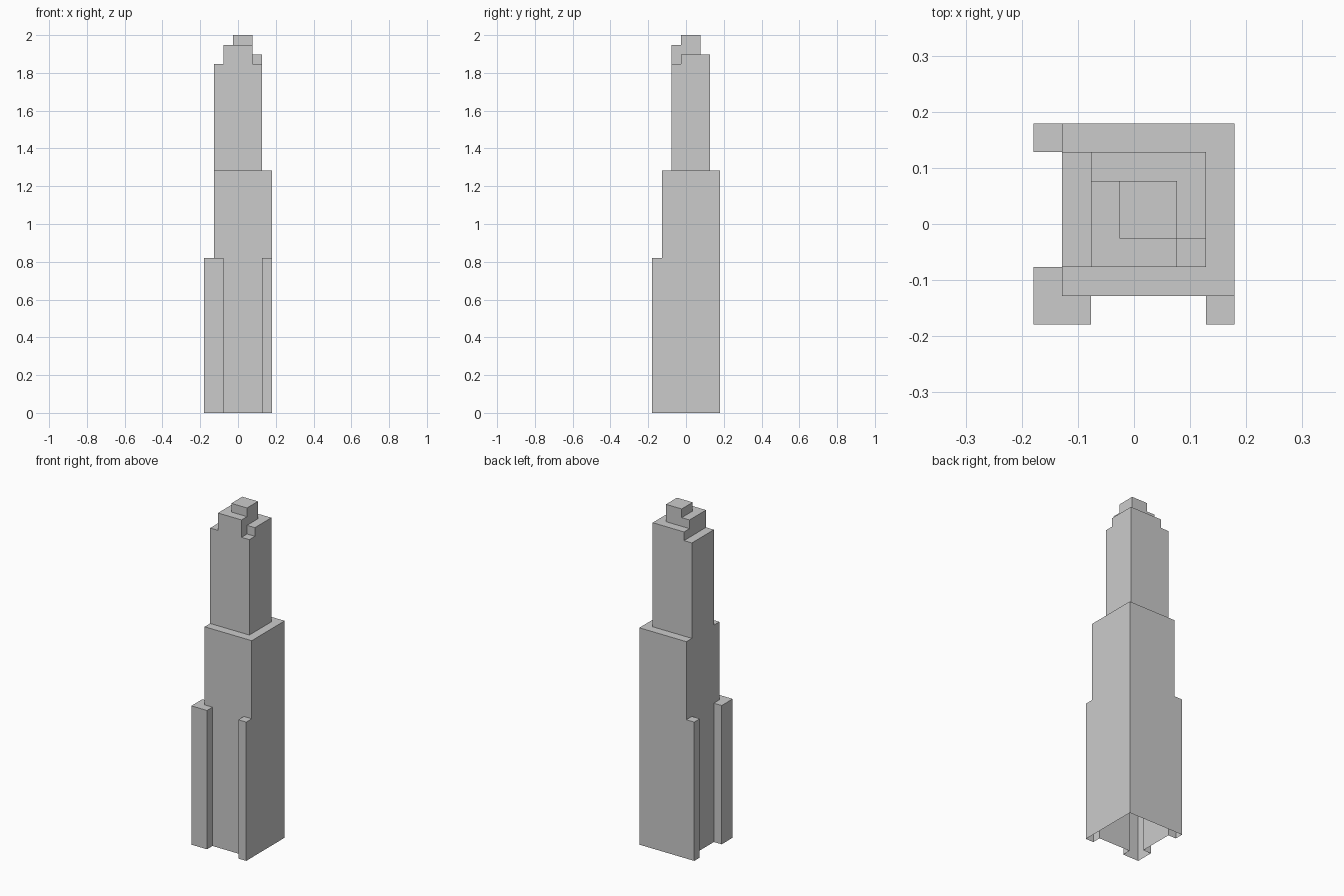
import bpy, bmesh
from itertools import product
from mathutils import Vector

if "Cube" in bpy.data.objects:
    bpy.data.objects.remove(bpy.data.objects["Cube"])

U = 2 / 39  # block size: the tower is 39 blocks tall on a 7 x 7 plan

# Parts as block ranges: x0, x1, y0, y1, z0, z1
parts = {
    "main_shaft":         (1, 7, 1, 7, 0, 25),
    "front_left_column":  (0, 2, 0, 2, 0, 16),
    "front_right_column": (6, 7, 0, 1, 0, 16),
    "back_left_column":   (0, 1, 6, 7, 0, 16),
    "upper_shaft":        (1, 6, 2, 6, 25, 36),
    "crown_lower":        (2, 6, 3, 6, 36, 37),
    "crown_middle":       (2, 5, 2, 5, 36, 38),
    "crown_top":          (3, 5, 3, 5, 38, 39),
}

# Merge the parts into one set of filled blocks
filled = set()
for x0, x1, y0, y1, z0, z1 in parts.values():
    filled |= set(product(range(x0, x1), range(y0, y1), range(z0, z1)))

bm = bmesh.new()


def add_side(cell, axis, step):
    """Add the quad of a block that faces along the given axis."""
    a, b = (axis + 1) % 3, (axis + 2) % 3
    loop = [(0, 0), (1, 0), (1, 1), (0, 1)]
    verts = []
    for s, t in (loop if step > 0 else reversed(loop)):
        p = Vector(cell)
        p[axis] += max(step, 0)
        p[a] += s
        p[b] += t
        verts.append(bm.verts.new((p - Vector((3.5, 3.5, 0))) * U))
    bm.faces.new(verts)


# Outer skin only, left open underneath
for cell in sorted(filled):
    for axis, step in product(range(3), (-1, 1)):
        near = list(cell)
        near[axis] += step
        if tuple(near) not in filled and near[2] >= 0:
            add_side(cell, axis, step)

# Weld, then join coplanar quads into large flat faces
bmesh.ops.remove_doubles(bm, verts=bm.verts[:], dist=U / 100)
bmesh.ops.dissolve_limit(bm, angle_limit=0.01, use_dissolve_boundaries=True,
                         verts=bm.verts[:], edges=bm.edges[:])

mesh = bpy.data.meshes.new("stepped_tower")
bm.to_mesh(mesh)
bm.free()
bpy.context.collection.objects.link(bpy.data.objects.new("stepped_tower", mesh))
